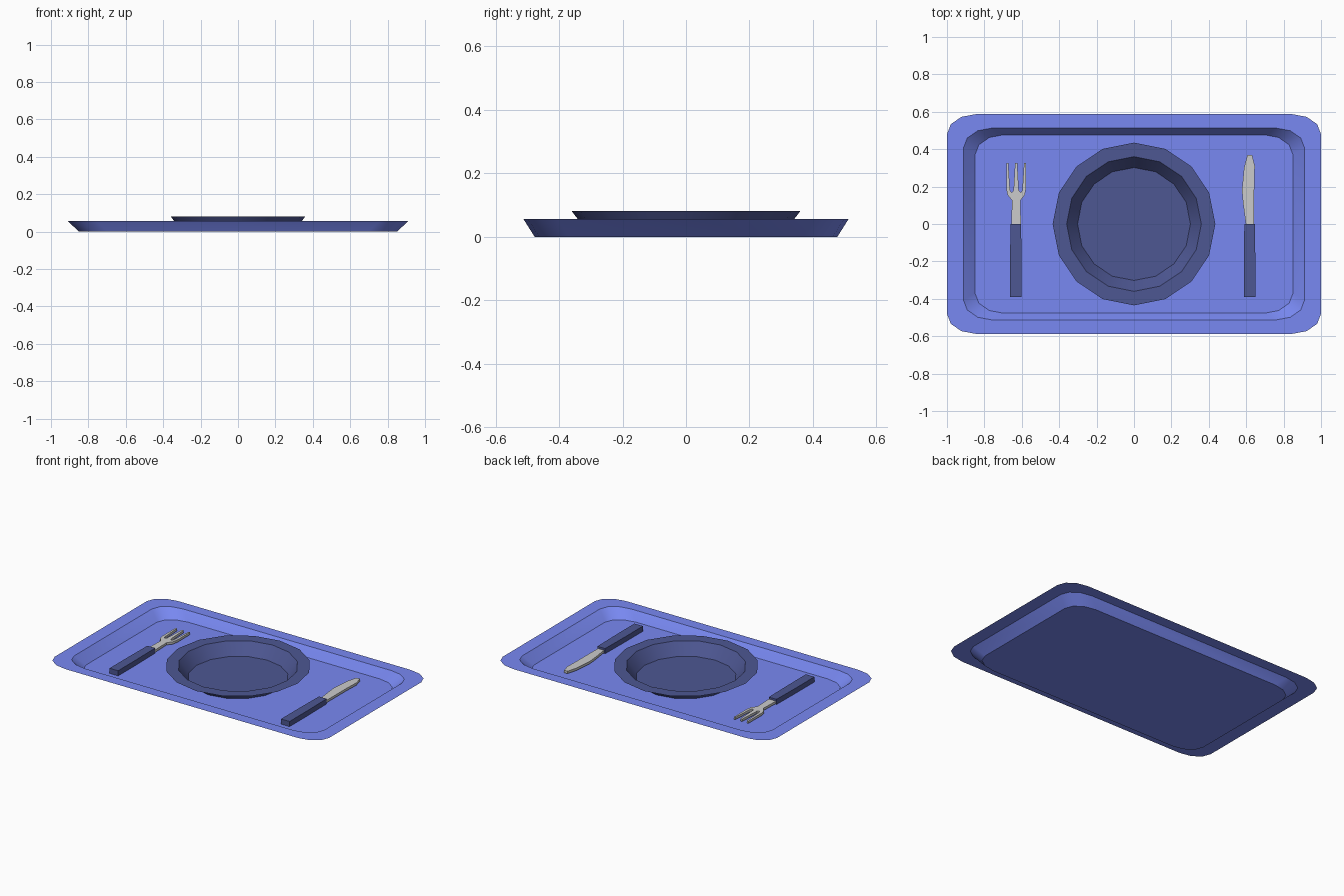
import bpy, bmesh, math

if "Cube" in bpy.data.objects:
    bpy.data.objects.remove(bpy.data.objects["Cube"])


def material(name, color):
    m = bpy.data.materials.new(name)
    m.diffuse_color = (*color, 1)
    m.use_nodes = True
    m.node_tree.nodes["Principled BSDF"].inputs["Base Color"].default_value = m.diffuse_color
    return m


BLUE = material("light_blue", (0.19, 0.25, 0.89))
NAVY = material("dark_blue", (0.075, 0.095, 0.29))


def finish(bm, name, mat=None):
    mesh = bpy.data.meshes.new(name)
    bm.to_mesh(mesh)
    bm.free()
    ob = bpy.data.objects.new(name, mesh)
    bpy.context.collection.objects.link(ob)
    if mat:
        mesh.materials.append(mat)
    bpy.ops.object.select_all(action='DESELECT')
    ob.select_set(True)
    bpy.context.view_layer.objects.active = ob
    bpy.ops.object.shade_smooth_by_angle(angle=math.radians(35))
    return ob


def dish(name, rings, mat):
    """Open sheet: rings from the outer rim inward, last one capped as the floor."""
    bm = bmesh.new()
    loops = [[bm.verts.new(p) for p in ring] for ring in rings]
    n = len(loops[0])
    for a, b in zip(loops, loops[1:]):
        for i in range(n):
            j = (i + 1) % n
            bm.faces.new((a[i], a[j], b[j], b[i]))
    bm.faces.new(loops[-1])
    return finish(bm, name, mat)


def rounded_rect(hx, hy, z, rx=0.153, ry=0.107):
    pts = []
    for q, (sx, sy) in enumerate([(1, 1), (-1, 1), (-1, -1), (1, -1)]):
        for k in range(4):
            a = math.radians(90 * q + 30 * k)
            pts.append((sx * (hx - rx) + rx * math.cos(a),
                        sy * (hy - ry) + ry * math.sin(a), z))
    return pts


def circle(r, z, n=16):
    return [(r * math.cos(2 * math.pi * i / n), r * math.sin(2 * math.pi * i / n), z)
            for i in range(n)]


def slab(name, outline, z0, z1, mat=None):
    """Flat outline extruded upward."""
    bm = bmesh.new()
    face = bm.faces.new([bm.verts.new((x, y, z0)) for x, y in outline])
    top = bmesh.ops.extrude_face_region(bm, geom=[face])["geom"]
    bmesh.ops.translate(bm, vec=(0, 0, z1 - z0),
                        verts=[v for v in top if isinstance(v, bmesh.types.BMVert)])
    bmesh.ops.recalc_face_normals(bm, faces=bm.faces)
    return finish(bm, name, mat)


# Tray: flat rim, sloped wall, floor
dish("tray", [rounded_rect(1.0, 0.587, 0.057),
              rounded_rect(0.912, 0.513, 0.057),
              rounded_rect(0.85, 0.477, 0.0)], BLUE)

# Plate: 16 sided, flat rim and sloped wall
dish("plate", [circle(0.435, 0.081), circle(0.36, 0.081), circle(0.302, 0.004)], NAVY)

# Handles
for name, x in (("fork_handle", -0.632), ("knife_handle", 0.618)):
    half = [(0.031, -0.39), (0.031, -0.2), (0.028, 0.0)]
    slab(name, [(x + dx, y) for dx, y in half] +
         [(x - dx, y) for dx, y in reversed(half)], 0.003, 0.037, NAVY)

# Knife blade
slab("knife_blade", [(0.598, 0), (0.642, 0), (0.643, 0.2), (0.646, 0.31), (0.632, 0.368),
                     (0.606, 0.368), (0.588, 0.3), (0.577, 0.18), (0.583, 0.11)],
     0.008, 0.024)

# Fork head: right half of the outline, mirrored about its axis
half = [(0.026, 0.0), (0.022, 0.125), (0.046, 0.155), (0.053, 0.19), (0.052, 0.325),
        (0.042, 0.325), (0.033, 0.18), (0.024, 0.168), (0.014, 0.18), (0.006, 0.325)]
slab("fork_head", [(-0.63 + dx, y) for dx, y in half] +
     [(-0.63 - dx, y) for dx, y in reversed(half)], 0.008, 0.024)
